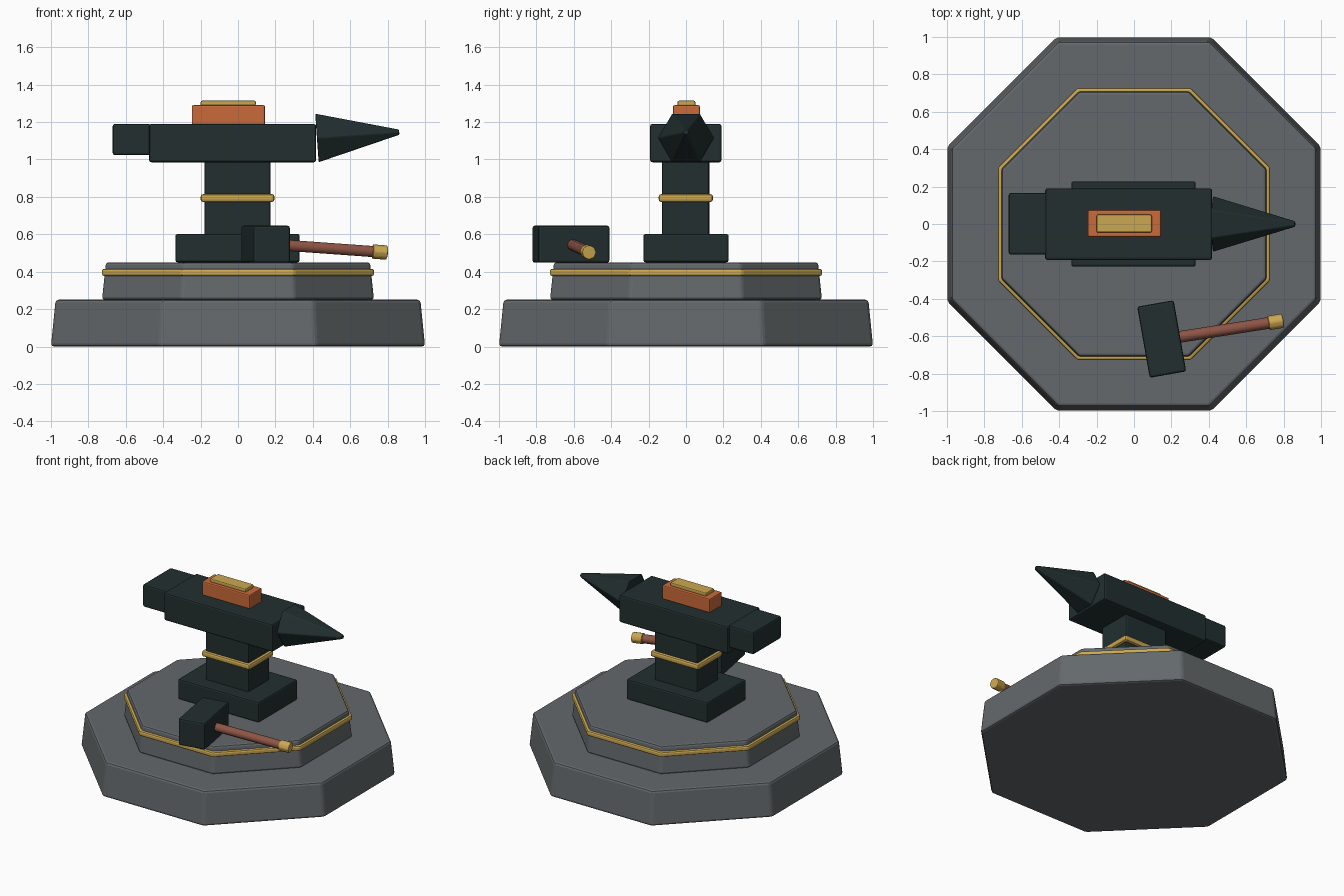
import bpy, math
from mathutils import Vector

if "Cube" in bpy.data.objects:
    bpy.data.objects.remove(bpy.data.objects["Cube"])


def mat(name, r, g, b):
    m = bpy.data.materials.new(name)
    m.diffuse_color = (r, g, b, 1)
    m.use_nodes = True
    m.node_tree.nodes["Principled BSDF"].inputs["Base Color"].default_value = m.diffuse_color
    return m


stone = mat("grey stone", 0.125, 0.14, 0.147)
iron = mat("dark iron", 0.016, 0.028, 0.028)
gold = mat("gold trim", 0.60, 0.39, 0.08)
copper = mat("orange metal", 0.59, 0.145, 0.042)
wood = mat("brown wood", 0.27, 0.09, 0.06)


def finish(name, material, bevel):
    o = bpy.context.object
    o.name = o.data.name = name
    o.data.materials.append(material)
    if bevel:
        b = o.modifiers.new("bevel", "BEVEL")
        b.width, b.segments, b.limit_method = bevel, 2, "ANGLE"
        b.angle_limit = math.radians(40)
    return o


def box(name, x, y, z, material, bevel=0.012, turn=0):
    """Bevelled box from (min, max) ranges."""
    mid = [(a + b) / 2 for a, b in (x, y, z)]
    bpy.ops.mesh.primitive_cube_add(size=1, location=mid)
    o = bpy.context.object
    o.scale = [b - a for a, b in (x, y, z)]
    bpy.ops.object.transform_apply(location=False, rotation=False, scale=True)
    o.rotation_euler.z = math.radians(turn)
    return finish(name, material, bevel)


def octagon(name, low, high, z0, z1, material, bevel):
    """Eight-sided tier, sized by distance from centre to side."""
    k = 1 / math.cos(math.pi / 8)
    bpy.ops.mesh.primitive_cone_add(vertices=8, radius1=low * k, radius2=high * k,
                                    depth=z1 - z0, location=(0, 0, (z0 + z1) / 2),
                                    rotation=(0, 0, math.pi / 8))
    return finish(name, material, bevel)


def rod(name, a, b, r1, r2, sides, material, bevel=0.0, smooth=False, spin=0):
    """Tapered rod between two points."""
    a, b = Vector(a), Vector(b)
    bpy.ops.mesh.primitive_cone_add(vertices=sides, radius1=r1, radius2=r2,
                                    depth=(b - a).length, location=(a + b) / 2)
    o = bpy.context.object
    d = (b - a).normalized()
    o.rotation_euler = (0, math.acos(d.z), math.atan2(d.y, d.x))
    if spin:
        for v in o.data.vertices:
            x, y = v.co.x, v.co.y
            v.co.x = x * math.cos(spin) - y * math.sin(spin)
            v.co.y = x * math.sin(spin) + y * math.cos(spin)
    if smooth:
        bpy.ops.object.shade_smooth_by_angle(angle=math.radians(40))
    return finish(name, material, bevel)


# Stepped plinth with gold band
octagon("plinth_base", 1.0, 0.975, 0, 0.25, stone, 0.016)
octagon("plinth_step", 0.727, 0.706, 0.25, 0.45, stone, 0.014)
octagon("plinth_band", 0.728, 0.728, 0.377, 0.415, gold, 0.012)

# Anvil
box("anvil_foot", (-0.335, 0.33), (-0.228, 0.228), (0.45, 0.602), iron)
box("anvil_waist", (-0.18, 0.175), (-0.128, 0.125), (0.59, 0.995), iron)
box("waist_band", (-0.2, 0.195), (-0.146, 0.144), (0.772, 0.815), gold, 0.014)
box("anvil_body", (-0.475, 0.418), (-0.192, 0.19), (0.985, 1.19), iron)
box("anvil_heel", (-0.67, -0.465), (-0.164, 0.166), (1.023, 1.19), iron)
rod("anvil_horn", (0.422, 0, 1.115), (0.862, 0, 1.146), 0.15, 0.016, 6, iron, 0.006,
    spin=0)

# Ingot on the anvil face
box("ingot", (-0.247, 0.145), (-0.07, 0.074), (1.185, 1.29), copper, 0.008)
box("ingot_plate", (-0.2, 0.095), (-0.046, 0.05), (1.285, 1.314), gold, 0.008)

# Hammer lying on the step
box("hammer_head", (0.049, 0.247), (-0.808, -0.422), (0.448, 0.646), iron, turn=10)
rod("hammer_handle", (0.16, -0.617, 0.548), (0.76, -0.523, 0.505), 0.031, 0.031, 10, wood,
    smooth=True)
rod("hammer_cap", (0.718, -0.53, 0.508), (0.797, -0.517, 0.502), 0.04, 0.04, 8, gold, 0.008)
